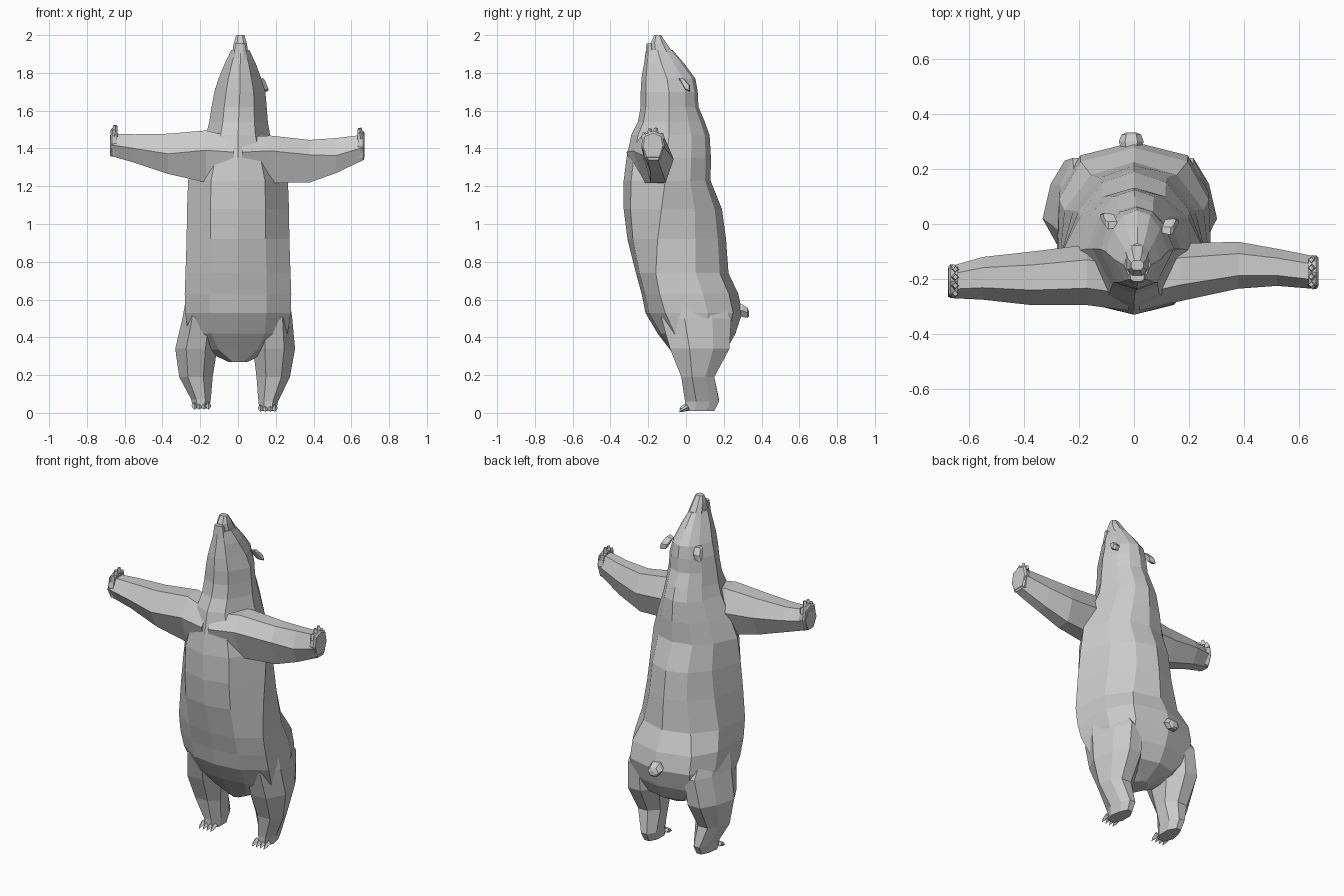
import bpy, bmesh, math
from mathutils import Vector

fur = bpy.data.materials.new("grey_fur")
fur.diffuse_color = (0.6, 0.6, 0.6, 1)


def loft(name, rings):
    """Skin a list of equal rings of points and close both ends, flat shaded."""
    bm = bmesh.new()
    vr = [[bm.verts.new(p) for p in r] for r in rings]
    n = len(vr[0])
    for a, b in zip(vr, vr[1:]):
        for i in range(n):
            j = (i + 1) % n
            bm.faces.new((a[i], a[j], b[j], b[i]))
    bm.faces.new(vr[0][::-1])
    bm.faces.new(vr[-1])
    bmesh.ops.recalc_face_normals(bm, faces=bm.faces)
    me = bpy.data.meshes.new(name)
    bm.to_mesh(me)
    bm.free()
    me.materials.append(fur)
    ob = bpy.data.objects.new(name, me)
    bpy.context.collection.objects.link(ob)
    return ob


def spike(name, base, tip, r, end=0.15):
    """Small four-sided claw from base to tip."""
    base, tip = Vector(base), Vector(tip)
    q = (tip - base).to_track_quat('Z', 'Y')
    ring = [q @ Vector((math.cos(a), math.sin(a), 0)) for a in
            (math.pi * k / 2 for k in range(4))]
    return loft(name, [[base + r * v for v in ring],
                       [base.lerp(tip, 0.6) + 0.75 * r * v for v in ring],
                       [tip + end * r * v for v in ring]])


def body_ring(z, yf, yw, yb, w, xc=0.0):
    """Ten-sided section: front ridge, belly, widest line, flank, back."""
    rump = max(0, min(1, 1.5 - abs(z - 0.52) / 0.2))
    slim = max(0, min(1, (z - 0.78) / 0.3))      # back narrows above the waist
    d = yb - yw
    half = [(0.54 * w, yf + 0.18 * (yw - yf)), (w, yw),
            ((0.87 + 0.1 * rump - 0.12 * slim) * w, yw + 0.55 * d),
            ((0.47 + 0.23 * rump - 0.04 * slim) * w, yb - 0.12 * d)]
    pts = [(0, yf)] + half + [(0, yb)] + [(-x, y) for x, y in half[::-1]]
    return [(x + xc, y, z) for x, y in pts]


# torso, neck and head: z, front y, widest y, back y, half width, centre x
loft("body", [body_ring(*r) for r in (
    (0.27, -0.04, 0.02, 0.10, 0.05),
    (0.335, -0.085, 0.00, 0.215, 0.19),
    (0.42, -0.15, -0.06, 0.262, 0.262),
    (0.53, -0.215, -0.11, 0.298, 0.28),
    (0.63, -0.235, -0.14, 0.277, 0.282),
    (0.74, -0.265, -0.16, 0.225, 0.278),
    (0.92, -0.31, -0.15, 0.212, 0.272),
    (1.08, -0.33, -0.13, 0.19, 0.27),
    (1.23, -0.33, -0.11, 0.13, 0.264),
    (1.35, -0.315, -0.10, 0.132, 0.22),
    (1.47, -0.29, -0.09, 0.125, 0.17),
    (1.54, -0.255, -0.09, 0.10, 0.155, 0.003),
    (1.62, -0.24, -0.09, 0.066, 0.146, 0.006),
    (1.70, -0.24, -0.09, 0.062, 0.135, 0.01),
    (1.77, -0.236, -0.10, 0.05, 0.113, 0.01),
    (1.85, -0.222, -0.13, -0.01, 0.082, 0.012),
    (1.92, -0.212, -0.15, -0.07, 0.048, 0.012))])


def block(x0, x1, y0, y1, z, f=0.25):
    """Eight-sided horizontal section with cut corners."""
    a, b = f * (x1 - x0), f * (y1 - y0)
    return [(x0 + a, y0, z), (x1 - a, y0, z), (x1, y0 + b, z), (x1, y1 - b, z),
            (x1 - a, y1, z), (x0 + a, y1, z), (x0, y1 - b, z), (x0, y0 + b, z)]


# snout with the lower jaw slightly parted from it
loft("snout", [block(-0.03, 0.054, -0.19, -0.072, 1.91),
               block(-0.022, 0.046, -0.187, -0.105, 1.96),
               block(-0.01, 0.034, -0.168, -0.132, 2.0)])
loft("lower_jaw", [block(-0.025, 0.049, -0.215, -0.165, 1.88),
                   block(-0.013, 0.037, -0.209, -0.178, 1.955)])

# ears: thin leaf-shaped plates
for side, xc, yc in ((-1, 0.022, 0.02), (1, 0.018, 0.0)):
    def ear_ring(out, k):
        shape = ((-0.04, 0.038), (-0.012, 0.035), (0.02, 0.0),
                 (0.02, -0.035), (-0.004, -0.025))
        return [(xc + side * (out - 0.3 * dz), yc + k * dy, 1.735 + k * dz)
                for dy, dz in shape]
    loft("ear", [ear_ring(0.095, 0.8), ear_ring(0.125, 1.0), ear_ring(0.135, 0.75)])


def arm_ring(x, y0, y1, z0, z1, ridge=0.5):
    """Six-sided limb section with a ridge at mid height."""
    d, h, m = y1 - y0, z1 - z0, (y0 + y1) / 2
    return [(x, y0, z0 + ridge * h), (x, m - 0.22 * d, z1), (x, m + 0.25 * d, z1),
            (x, y1, z0 + 0.55 * h), (x, m + 0.25 * d, z0), (x, m - 0.22 * d, z0)]


# outstretched arms: x, y range, z range, ridge height
arms = {
    "left_arm": ((-0.02, -0.315, -0.10, 1.14, 1.46, 0.75),
                 (-0.17, -0.295, -0.075, 1.22, 1.495, 0.62),
                 (-0.37, -0.295, -0.10, 1.265, 1.478), (-0.55, -0.275, -0.12, 1.325, 1.475),
                 (-0.655, -0.27, -0.15, 1.355, 1.478), (-0.677, -0.265, -0.16, 1.36, 1.47)),
    "right_arm": ((0.02, -0.315, -0.10, 1.14, 1.46, 0.75),
                  (0.17, -0.28, -0.07, 1.217, 1.468, 0.68),
                  (0.38, -0.235, -0.065, 1.22, 1.445, 0.65), (0.52, -0.225, -0.09, 1.27, 1.455),
                  (0.645, -0.235, -0.115, 1.33, 1.47), (0.668, -0.23, -0.12, 1.34, 1.46))}
for name, rows in arms.items():
    loft(name, [arm_ring(*r) for r in rows])

# raised paws with blunt fingers along the top
for x, yc, z in ((-0.655, -0.208, 1.43), (0.65, -0.175, 1.415)):
    s = math.copysign(1, x)
    def paw_ring(dx, k):
        shape = ((-0.062, 0.0), (-0.05, 0.058), (0.0, 0.078), (0.05, 0.058),
                 (0.062, 0.0), (0.04, -0.07), (-0.04, -0.07))
        return [(x + s * dx, yc + k * a, z + k * b) for a, b in shape]
    loft("paw", [paw_ring(-0.015, 0.9), paw_ring(0.012, 1), paw_ring(0.02, 0.85)])
    for dy, top in ((-0.045, 0.068), (-0.016, 0.09), (0.015, 0.094), (0.044, 0.066)):
        spike("finger", (x, yc + dy, z + 0.035), (x - s * 0.006, yc + dy, z + top), 0.019, 0.5)


def leg_ring(z, x0, x1, y0, y1):
    """Eight-sided leg section, tapering towards the outer back."""
    w, d = x1 - x0, y1 - y0
    return [(x0 + 0.28 * w, y0, z), (x1 - 0.26 * w, y0, z), (x1, y0 + 0.33 * d, z),
            (x1 - 0.13 * w, y1 - 0.27 * d, z), (x1 - 0.36 * w, y1, z),
            (x0 + 0.28 * w, y1, z), (x0, y1 - 0.28 * d, z), (x0, y0 + 0.28 * d, z)]


# legs: z, distance of inner and outer side from the middle, y range
leg = ((0.01, 0.115, 0.20, -0.005, 0.15), (0.06, 0.108, 0.212, -0.005, 0.175),
       (0.19, 0.098, 0.275, -0.025, 0.15), (0.34, 0.08, 0.302, -0.085, 0.23),
       (0.50, 0.09, 0.287, -0.13, 0.24), (0.68, 0.12, 0.262, -0.10, 0.12))
for side, name, push in ((-1, "left_leg", 0.036), (1, "right_leg", 0.0)):
    rings = []
    for z, a, b, y0, y1 in leg:
        k = push * max(0, min(1, (0.55 - z) / 0.25))
        lift = 0.012 if side < 0 and z < 0.1 else 0
        ring = leg_ring(z + lift, a + k, b + k, y0, y1)
        rings.append([(side * x, y, h) for x, y, h in ring])
    loft(name, rings)
    # toe claws
    for i in range(4):
        x = side * (0.12 + push + 0.025 * i)
        lift = 0.012 if side < 0 else 0
        spike("claw", (x, 0.012, 0.03 + lift), (x, -0.035, 0.007 + lift), 0.015)

# stub tail
loft("tail", [[(-0.01 + r * math.cos(t), y, z + 0.85 * r * math.sin(t))
               for t in (math.pi * k / 3 for k in range(6))]
              for y, z, r in ((0.265, 0.553, 0.035), (0.30, 0.54, 0.045),
                              (0.325, 0.53, 0.036), (0.333, 0.525, 0.018))])
